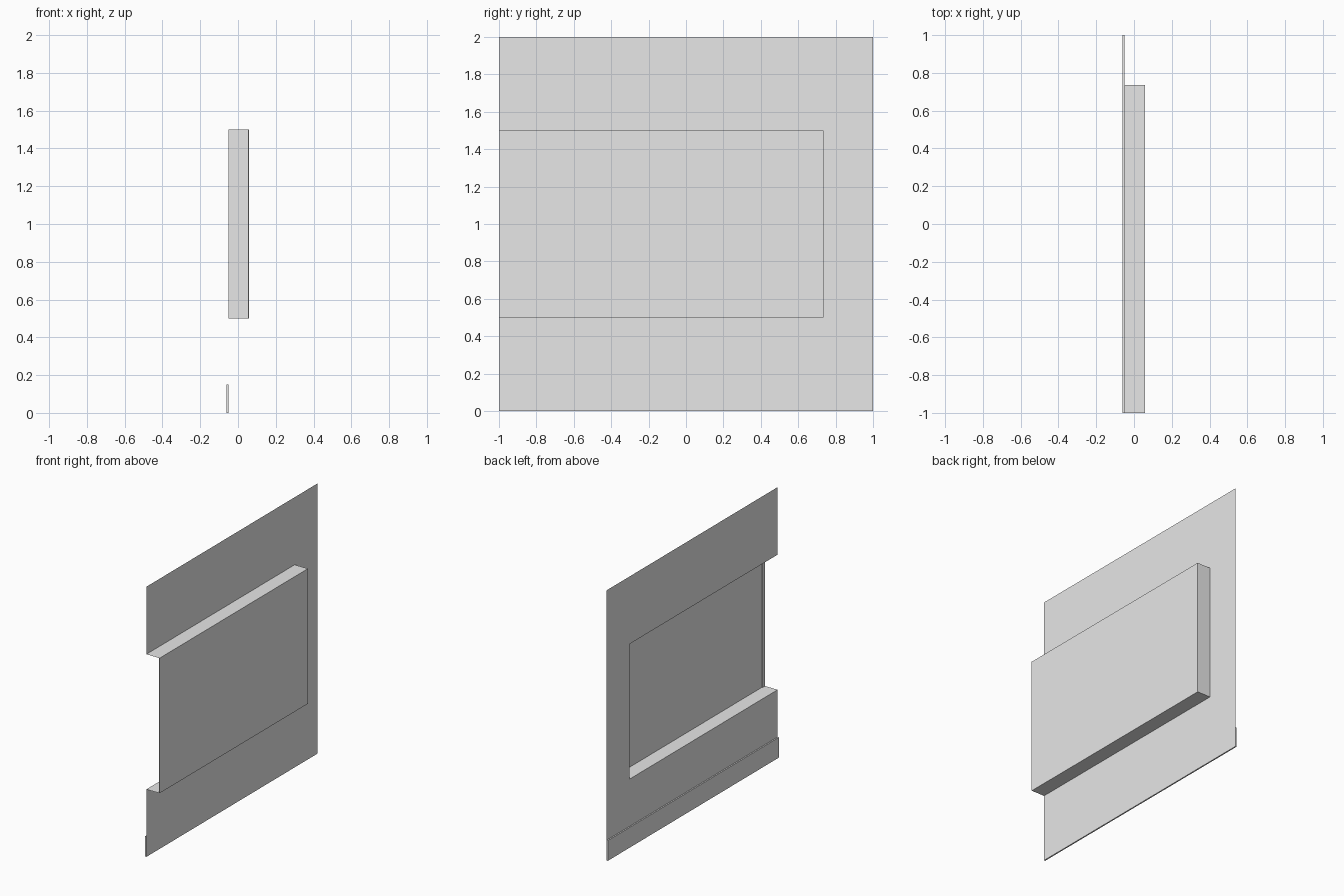
import bpy
import bmesh

cube = bpy.data.objects.get("Cube")
if cube:
    bpy.data.objects.remove(cube, do_unlink=True)

# Main dimensions
WALL_X, BACK_X, SKIN_X = -0.05, 0.058, -0.06
FRONT, BACK, TOP = -1.0, 1.0, 2.0
LOW, HIGH, END = 0.5, 1.5, 0.735

plaster = bpy.data.materials.new("plain grey")
plaster.use_nodes = True
grey = (0.8, 0.8, 0.8, 1)
plaster.diffuse_color = grey
plaster.node_tree.nodes["Principled BSDF"].inputs["Base Color"].default_value = grey


def add_object(name, bm):
    mesh = bpy.data.meshes.new(name)
    bm.to_mesh(mesh)
    bm.free()
    mesh.materials.append(plaster)
    obj = bpy.data.objects.new(name, mesh)
    bpy.context.collection.objects.link(obj)
    return obj


def box(name, low, high):
    bm = bmesh.new()
    bmesh.ops.create_cube(bm, size=1)
    for v in bm.verts:
        v.co = [a + (c + 0.5) * (b - a) for a, b, c in zip(low, high, v.co)]
    return add_object(name, bm)


# Thin wall sheet with an opening that runs out to the front edge
bm = bmesh.new()
opening = [(FRONT, LOW), (END, LOW), (END, HIGH), (FRONT, HIGH)]
corners = [(FRONT, 0)] + opening + [(FRONT, TOP), (BACK, TOP), (BACK, 0)]
outline = [bm.verts.new((WALL_X, y, z)) for y, z in corners]
bm.faces.new(outline)

# Recess floor, end and ceiling, then its back, open at the front
rim = outline[1:5]
deep = [bm.verts.new((BACK_X, y, z)) for y, z in opening]
for i in range(3):
    bm.faces.new((rim[i + 1], rim[i], deep[i], deep[i + 1]))
bm.faces.new(deep[::-1])
add_object("recessed_wall", bm)

# Skirting board along the foot of the wall
box("skirting_board", (SKIN_X, FRONT, 0), (WALL_X, BACK, 0.15))

# Narrow upright strip inside the open end of the recess
box("recess_edge_strip", (0.052, FRONT, LOW), (BACK_X, -0.97, HIGH))
